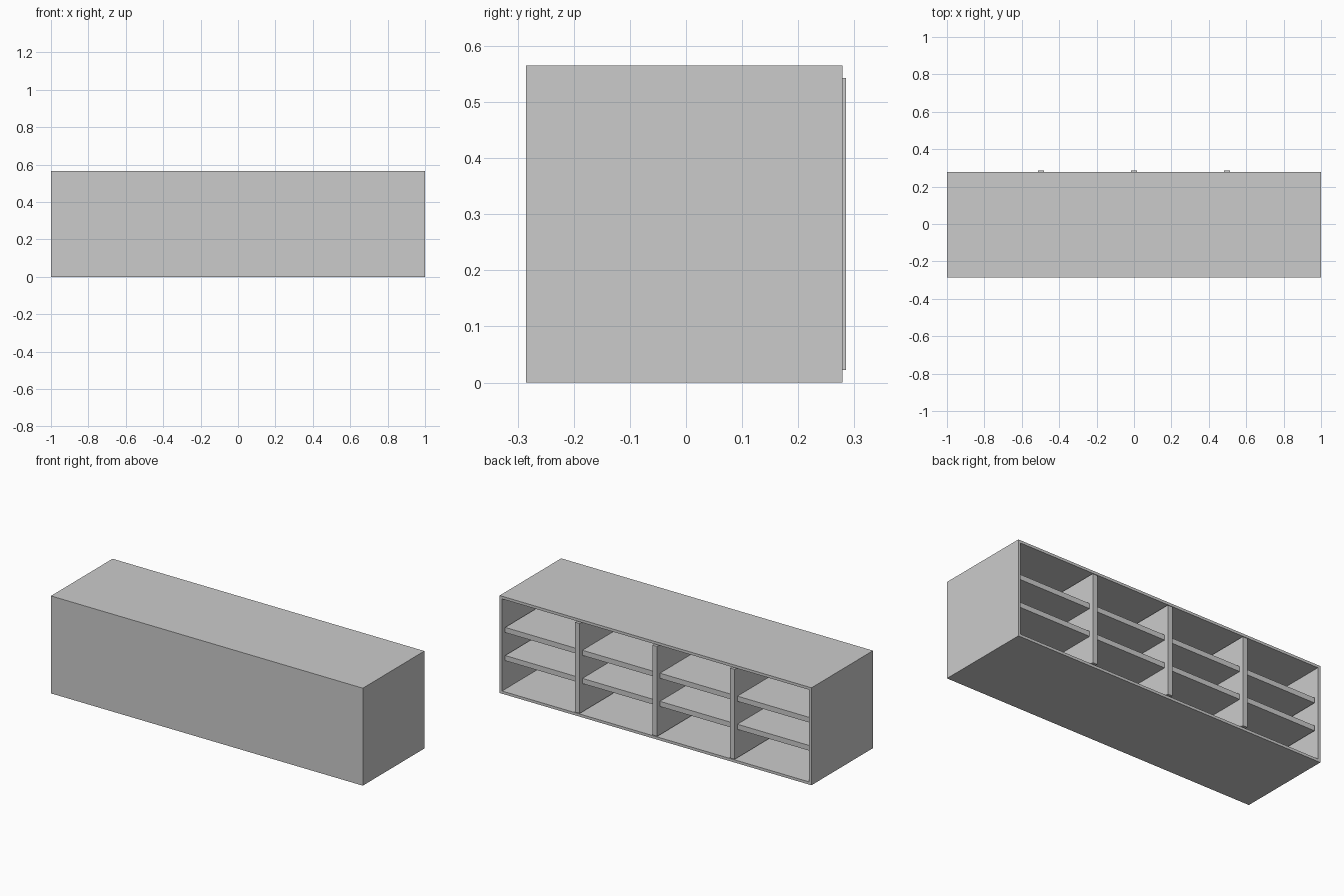
import bpy
import bmesh
from mathutils import Vector

if "Cube" in bpy.data.objects:
    bpy.data.objects.remove(bpy.data.objects["Cube"], do_unlink=True)

# Single flat grey
grey = bpy.data.materials.new("light_grey")
grey.use_nodes = True
colour = (0.6, 0.6, 0.6, 1)
grey.diffuse_color = colour
grey.node_tree.nodes["Principled BSDF"].inputs["Base Color"].default_value = colour

WALL = 0.022
FRONT, BACK = -0.285, 0.279
HEIGHT = 0.565


def box(name, low, high, hollow=False):
    """Box between two corners; hollow opens it towards +y."""
    low, high = Vector(low), Vector(high)
    bm = bmesh.new()
    bmesh.ops.create_cube(bm, size=1)
    bmesh.ops.scale(bm, vec=high - low, verts=bm.verts)
    bmesh.ops.translate(bm, vec=(low + high) / 2, verts=bm.verts)
    if hollow:
        bm.normal_update()
        face = max(bm.faces, key=lambda f: f.normal.y)
        bmesh.ops.inset_region(bm, faces=[face], thickness=WALL)
        # Push the inset face in to leave a thin closed panel
        inner = bmesh.ops.extrude_discrete_faces(bm, faces=[face])["faces"][0]
        depth = BACK - FRONT - WALL
        bmesh.ops.translate(bm, vec=(0, -depth, 0), verts=inner.verts)
        bmesh.ops.recalc_face_normals(bm, faces=bm.faces)
    mesh = bpy.data.meshes.new(name)
    bm.to_mesh(mesh)
    bm.free()
    mesh.materials.append(grey)
    obj = bpy.data.objects.new(name, mesh)
    bpy.context.collection.objects.link(obj)
    return obj


# Outer case, open on one long side
box("case", (-1, FRONT, 0), (1, BACK, HEIGHT), hollow=True)

# Upright dividers, standing slightly proud of the case
half = 0.015
centres = (-0.497, 0, 0.497)
for x in centres:
    box("divider", (x - half, FRONT + WALL, WALL),
        (x + half, 0.285, HEIGHT - WALL))

# Two recessed shelves in each bay
starts = [-1 + WALL] + [x + half for x in centres]
ends = [x - half for x in centres] + [1 - WALL]
for x0, x1 in zip(starts, ends):
    for z in (0.201, 0.364):
        box("shelf", (x0, FRONT + WALL, z - half), (x1, 0.26, z + half))
